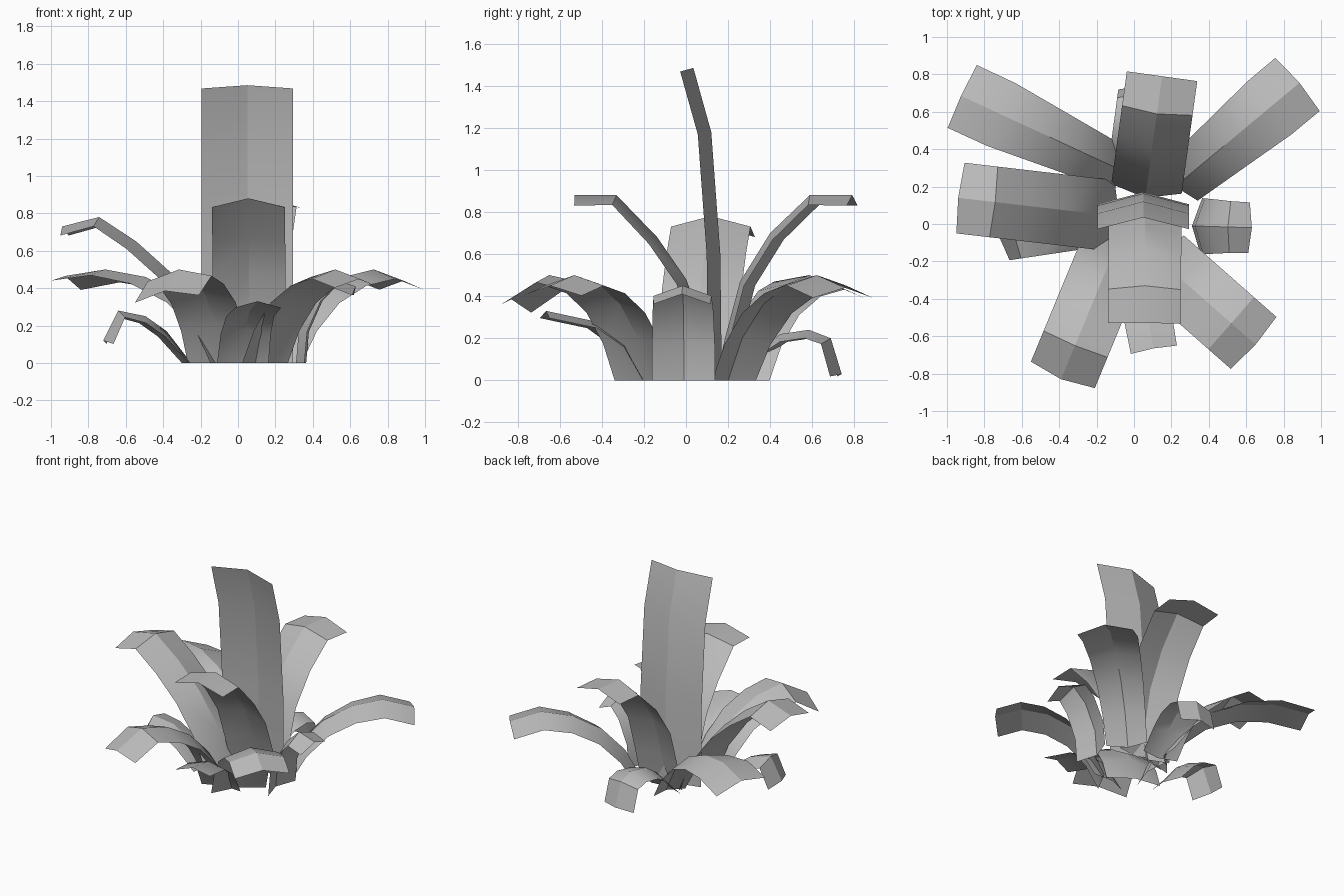
import bpy, bmesh, math
from mathutils import Vector

if "Cube" in bpy.data.objects:
    bpy.data.objects.remove(bpy.data.objects["Cube"])

grey = bpy.data.materials.new("leaf_grey")
grey.diffuse_color = (0.5, 0.5, 0.5, 1)
grey.use_nodes = True
grey.node_tree.nodes["Principled BSDF"].inputs["Base Color"].default_value = grey.diffuse_color


def leaf(name, base, tip, half, profile, fold=0.05, base_half=None, roll=0.0):
    """Strip bent along a profile of (fraction from base to tip, height), with a raised midrib."""
    b, e = Vector((*base, 0)), Vector((*tip, 0))
    span = (e - b).length
    d = (e - b).normalized()
    up = Vector((0, 0, 1))
    side = up.cross(d)
    base_half = base_half or half
    pts = [(t * span, z) for t, z in profile]
    bm = bmesh.new()
    rows = []
    for i, (r, z) in enumerate(pts):
        # average the directions of the neighbouring segments
        tan = Vector((0, 0))
        if i > 0:
            tan += (Vector(pts[i]) - Vector(pts[i - 1])).normalized()
        if i < len(pts) - 1:
            tan += (Vector(pts[i + 1]) - Vector(pts[i])).normalized()
        tan.normalize()
        normal = up * tan.x - d * tan.y
        t = r / span
        w = base_half + (half - base_half) * min(1, t * 1.3)
        rib = b + d * r + up * z
        row = []
        for k in (-1, 0, 1):
            p = rib + side * w * k - normal * fold * abs(k) + up * roll * k * t
            p.z = max(p.z, 0)
            row.append(bm.verts.new(p))
        rows.append(row)
    for lo, hi in zip(rows, rows[1:]):
        for k in (0, 1):
            bm.faces.new((lo[k], hi[k], hi[k + 1], lo[k + 1]))
    bm.normal_update()
    mesh = bpy.data.meshes.new(name)
    bm.to_mesh(mesh)
    bm.free()
    mesh.materials.append(grey)
    ob = bpy.data.objects.new(name, mesh)
    bpy.context.collection.objects.link(ob)
    bpy.context.view_layer.objects.active = ob
    ob.select_set(True)
    bpy.ops.object.shade_smooth_by_angle(angle=math.radians(28))
    ob.select_set(False)


# Upright centre leaf
leaf("centre_leaf", (0.05, 0.17), (0.05, 0.035), 0.245,
     [(0, 0), (0.05, 0.6), (0.37, 1.18), (1, 1.485)], 0.065)

# Tall inner leaves
leaf("inner_leaf_front", (0.06, 0.16), (0.055, -0.53), 0.195,
     [(0, 0), (0.11, 0.25), (0.23, 0.48), (0.43, 0.68), (0.71, 0.88), (1, 0.88)])
leaf("inner_leaf_back", (0.06, 0.14), (0.15, 0.79), 0.19,
     [(0, 0), (0.07, 0.2), (0.18, 0.47), (0.4, 0.70), (0.69, 0.88), (1, 0.88)])
leaf("inner_leaf_left", (-0.08, 0.04), (-0.94, 0.14), 0.19,
     [(0, 0), (0.12, 0.25), (0.32, 0.48), (0.54, 0.65), (0.77, 0.78), (1, 0.73)])

# Long arching middle leaves share one curve apart from the tip height
for name, base, tip, foot, tip_z, roll in (
        ("middle_leaf_back_left", (-0.03, 0.27), (-0.925, 0.685), 0.12, 0.465, 0.025),
        ("middle_leaf_back_right", (0.22, 0.2), (0.885, 0.755), 0.135, 0.44, 0),
        ("middle_leaf_front_left", (-0.08, -0.08), (-0.39, -0.83), 0.185, 0.385, 0.02),
        ("middle_leaf_front_right", (0.11, -0.17), (0.65, -0.645), 0.185, 0.45, 0)):
    leaf(name, base, tip, 0.185,
         [(0, 0), (0.12, 0.2), (0.3, 0.36), (0.52, 0.46), (0.76, 0.5), (1, tip_z)],
         0.05, foot, roll)

# Short outer leaves
leaf("outer_leaf_right", (0.31, -0.01), (0.63, -0.02), 0.135,
     [(0, 0), (0.05, 0.18), (0.3, 0.36), (0.6, 0.45), (1, 0.41)], 0.05, 0.15)
leaf("outer_leaf_left", (-0.25, 0), (-0.72, -0.07), 0.13,
     [(0, 0), (0.28, 0.17), (0.52, 0.25), (0.83, 0.28), (1, 0.12)], 0.04)
leaf("outer_leaf_front", (0.02, -0.2), (0.105, -0.665), 0.125,
     [(0, 0), (0.2, 0.18), (0.5, 0.28), (1, 0.33)], 0.035, 0.14)
leaf("outer_leaf_back", (-0.02, 0.22), (0.05, 0.74), 0.13,
     [(0, 0), (0.24, 0.15), (0.44, 0.22), (0.7, 0.24), (0.9, 0.2), (1, 0.03)], 0.04)
